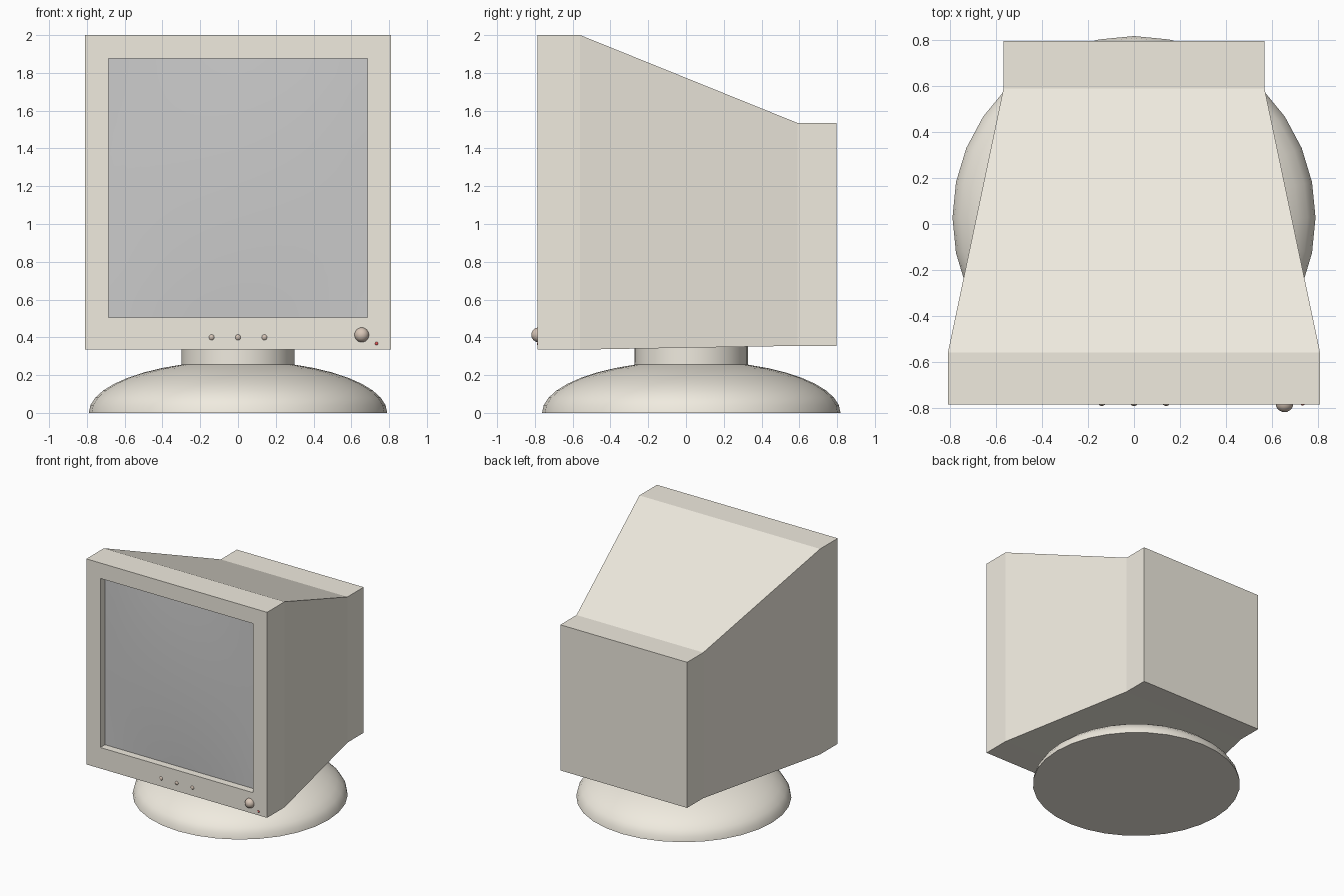
import bpy, bmesh, math
from mathutils import Matrix

if "Cube" in bpy.data.objects:
    bpy.data.objects.remove(bpy.data.objects["Cube"])


def material(name, rgb):
    m = bpy.data.materials.new(name)
    m.diffuse_color = (*rgb, 1)
    m.use_nodes = True
    m.node_tree.nodes["Principled BSDF"].inputs["Base Color"].default_value = m.diffuse_color
    return m


CREAM = material("cream_plastic", (0.87, 0.83, 0.74))
GLASS = material("screen_grey", (0.68, 0.68, 0.69))
BROWN = material("knob_brown", (0.68, 0.56, 0.47))
RED = material("light_red", (0.8, 0.1, 0.1))


def make_object(name, bm, mat, smooth=False):
    mesh = bpy.data.meshes.new(name)
    bm.to_mesh(mesh)
    bm.free()
    mesh.materials.append(mat)
    ob = bpy.data.objects.new(name, mesh)
    bpy.context.collection.objects.link(ob)
    if smooth:
        bpy.ops.object.select_all(action='DESELECT')
        ob.select_set(True)
        bpy.context.view_layer.objects.active = ob
        bpy.ops.object.shade_smooth_by_angle(angle=math.radians(35))
    return ob


# Case: rectangular rings lofted from the screen recess, round the bezel, to the back
# each ring is (y, half width, bottom z, top z)
rings = [
    (-0.715, 0.685, 0.505, 1.875),
    (-0.785, 0.685, 0.505, 1.875),
    (-0.785, 0.81, 0.335, 2.0),
    (-0.56, 0.81, 0.335, 2.0),
    (0.59, 0.568, 0.355, 1.535),
    (0.797, 0.568, 0.355, 1.535),
]
bm = bmesh.new()
loops = [[bm.verts.new(c) for c in ((-w, y, b), (w, y, b), (w, y, t), (-w, y, t))]
         for y, w, b, t in rings]
for a, b in zip(loops, loops[1:]):
    for i in range(4):
        j = (i + 1) % 4
        bm.faces.new((a[i], a[j], b[j], b[i]))
bm.faces.new(loops[0])
bm.faces.new(loops[-1])
bmesh.ops.recalc_face_normals(bm, faces=bm.faces)
make_object("monitor_case", bm, CREAM)

# Screen: gently bulged glass set back in the bezel
bm = bmesh.new()
bmesh.ops.create_grid(bm, x_segments=16, y_segments=16, size=1)
for v in bm.verts:
    u, w = v.co.x, v.co.y
    bulge = 0.02 * (1 - u * u) * (1 - w * w)
    v.co = (0.685 * u, -0.725 - bulge, 1.19 + 0.685 * w)
make_object("screen", bm, GLASS, smooth=True)

# Stand: turned elliptical foot with a straight neck
bm = bmesh.new()
steps = 8
profile = [(0.79 * math.cos(a), 0.276 * math.sin(a))
           for a in (math.radians(67.7) * i / steps for i in range(steps + 1))]
profile += [(0.30, 0.40)]
SIDES = 32
stand = [[bm.verts.new((r * math.cos(k * math.tau / SIDES),
                        0.028 + r * math.sin(k * math.tau / SIDES), z))
          for k in range(SIDES)] for r, z in profile]
for a, b in zip(stand, stand[1:]):
    for i in range(SIDES):
        j = (i + 1) % SIDES
        bm.faces.new((a[i], a[j], b[j], b[i]))
bm.faces.new(stand[0])
bm.faces.new(stand[-1])
bmesh.ops.recalc_face_normals(bm, faces=bm.faces)
make_object("stand", bm, CREAM, smooth=True)


# Controls: round buttons, power knob and indicator light on the lower bezel
def ball(name, x, y, z, r, mat):
    bm = bmesh.new()
    bmesh.ops.create_uvsphere(bm, u_segments=20, v_segments=12, radius=r,
                              matrix=Matrix.Translation((x, y, z)))
    make_object(name, bm, mat, smooth=True)


for i in (-1, 0, 1):
    ball("adjust_button", 0.14 * i, -0.773, 0.40, 0.019, BROWN)
ball("power_knob", 0.655, -0.78, 0.413, 0.039, BROWN)
ball("power_light", 0.734, -0.78, 0.367, 0.01, RED)
